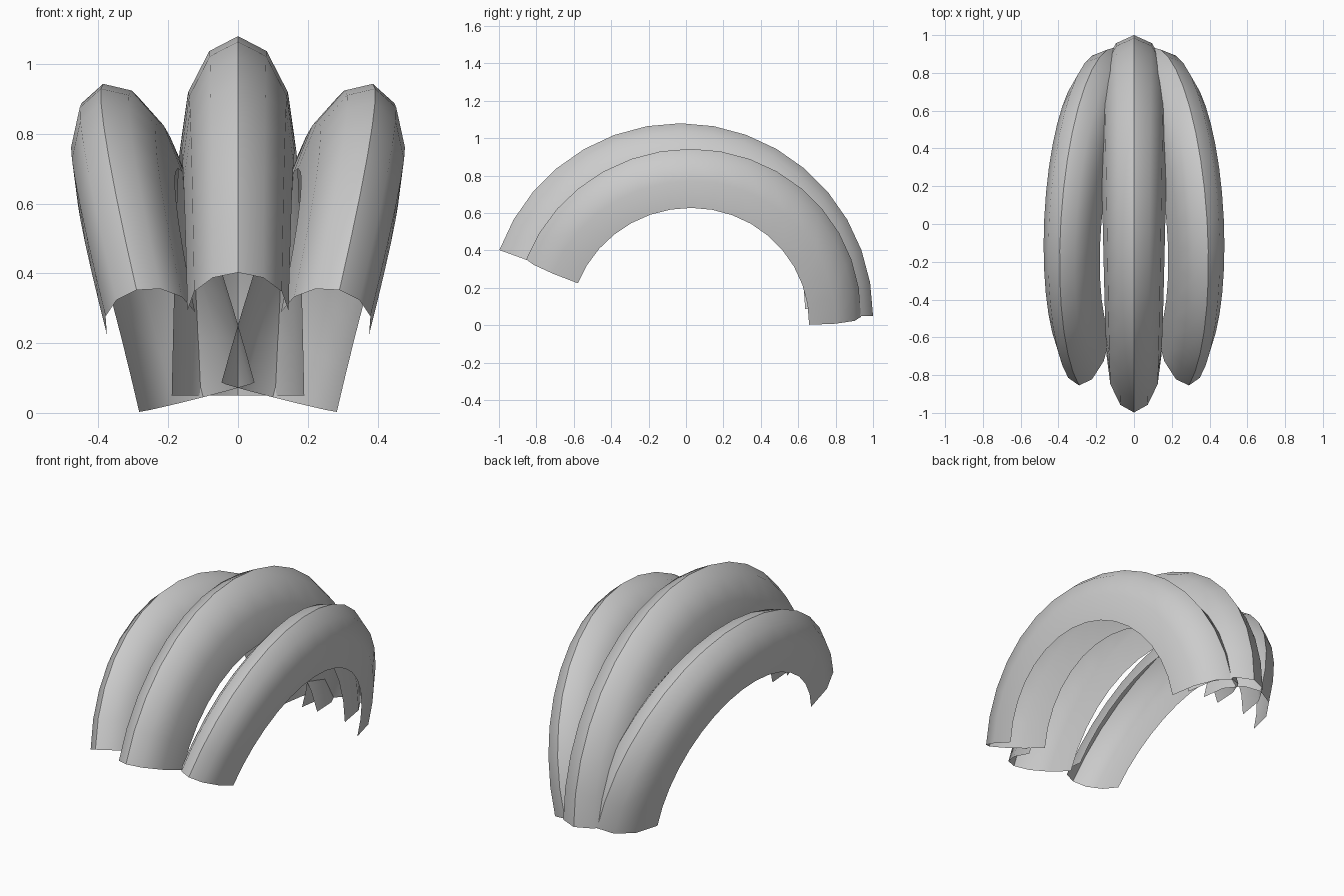
import bpy
import bmesh
from math import sin, cos, pi, radians

if "Cube" in bpy.data.objects:
    bpy.data.objects.remove(bpy.data.objects["Cube"])

STEPS = 16      # segments along the arch, 10 degrees each
SIDES = 6       # segments across the half-round section


def arched_shell(name, location, scale=1.0, tilt=0.0, yaw=0.0):
    """Open half-round channel swept 160 degrees, widening to the back."""
    inner, depth = 0.71, 0.32
    bm = bmesh.new()
    rows = []
    for i in range(STEPS + 1):
        t = i / STEPS
        a = radians(160) * t                 # 0 = back end, 160 = front end
        half_width = 0.19 + (0.145 - 0.19) * t
        row = []
        for j in range(SIDES + 1):
            b = pi * j / SIDES
            r = inner + depth * sin(b)
            row.append(bm.verts.new((half_width * cos(b), r * cos(a), r * sin(a))))
        rows.append(row)
    for r0, r1 in zip(rows, rows[1:]):
        for j in range(SIDES):
            bm.faces.new((r0[j], r0[j + 1], r1[j + 1], r1[j]))
    bmesh.ops.recalc_face_normals(bm, faces=bm.faces)
    # make the normals point outward
    f = max(bm.faces, key=lambda f: f.calc_center_median().z)
    if f.normal.z < 0:
        bmesh.ops.reverse_faces(bm, faces=bm.faces)
    mesh = bpy.data.meshes.new(name)
    bm.to_mesh(mesh)
    bm.free()
    ob = bpy.data.objects.new(name, mesh)
    bpy.context.collection.objects.link(ob)
    ob.location = location
    ob.scale = (scale, scale, scale)
    ob.rotation_euler = (0, radians(tilt), radians(yaw))
    bpy.ops.object.select_all(action='DESELECT')
    ob.select_set(True)
    bpy.context.view_layer.objects.active = ob
    bpy.ops.object.shade_smooth_by_angle(angle=radians(40))
    return ob


# centre arch
arched_shell("centre_arch", (0, -0.03, 0.05))

# side arches: smaller, leaning outward, converging at the back
for s, name in ((-1, "left_arch"), (1, "right_arch")):
    arched_shell(name, (0.158 * s, 0.01, 0.045), 0.9, 14.3 * s, 3.6 * s)
